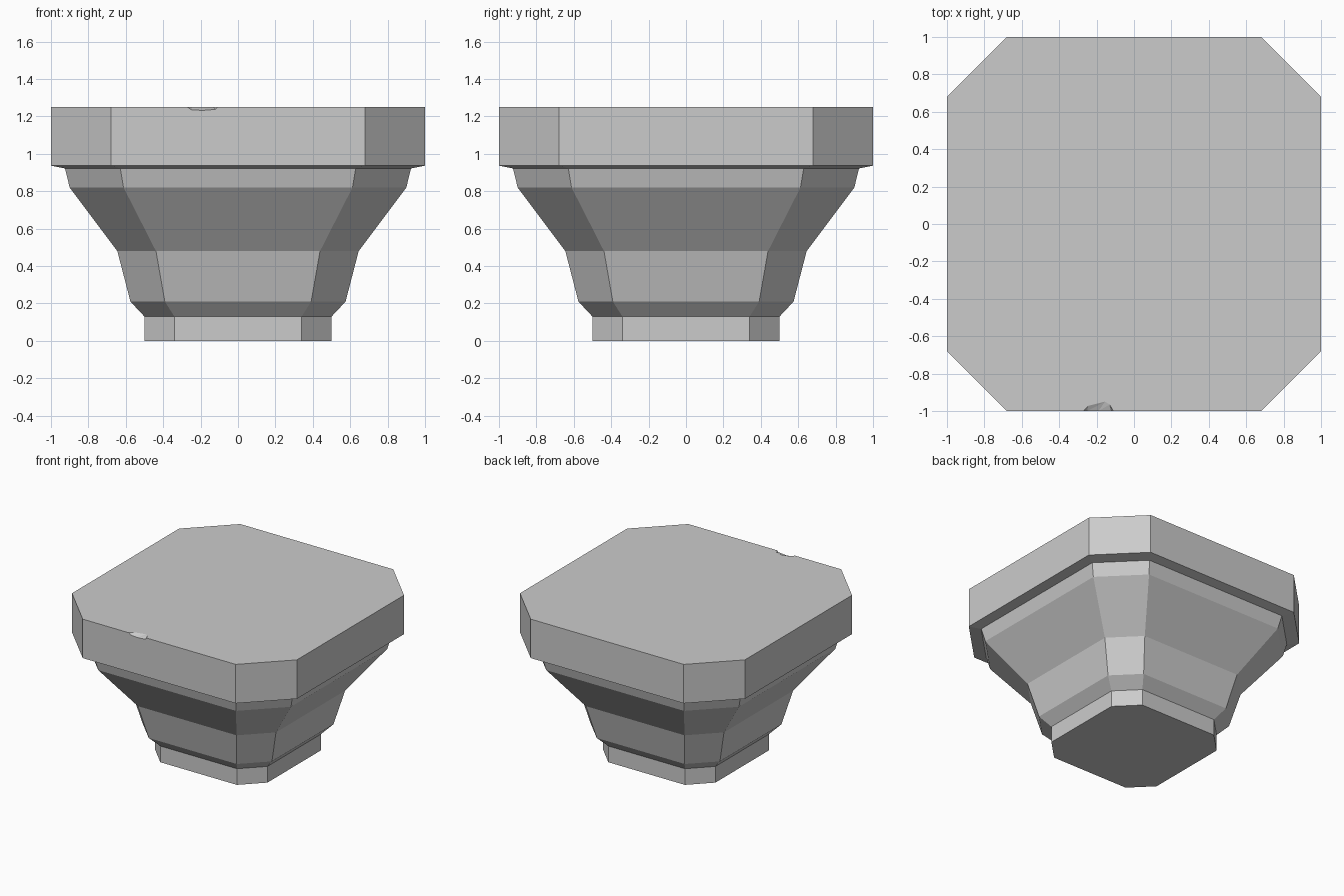
import bpy
import bmesh

default = bpy.data.objects.get("Cube")
if default:
    bpy.data.objects.remove(default, do_unlink=True)

stone = bpy.data.materials.new("stone grey")
stone.use_nodes = True
grey = (0.6, 0.6, 0.6, 1.0)
stone.diffuse_color = grey
stone.node_tree.nodes["Principled BSDF"].inputs["Base Color"].default_value = grey

CORNER = 0.68  # flat share of each side before the corner cut
TOP = 1.25


def octagon(bm, half, z):
    """Square ring with cut corners; the first two points lie on the front."""
    c = half * CORNER
    points = [(-c, -half), (c, -half), (half, -c), (half, c),
              (c, half), (-c, half), (-half, c), (-half, -c)]
    return [bm.verts.new((x, y, z)) for x, y in points]


def loft(bm, lower, upper, skip=()):
    """Join two rings with flat quads."""
    for i in range(8):
        if i not in skip:
            j = (i + 1) % 8
            bm.faces.new((lower[i], lower[j], upper[j], upper[i]))


def finish(bm, name):
    bmesh.ops.recalc_face_normals(bm, faces=bm.faces)
    mesh = bpy.data.meshes.new(name)
    bm.to_mesh(mesh)
    bm.free()
    mesh.materials.append(stone)
    bpy.context.collection.objects.link(bpy.data.objects.new(name, mesh))


# Capital: foot, flared bell and top slab as one closed loft
profile = [(0.5, 0), (0.5, 0.13), (0.575, 0.21), (0.645, 0.48),
           (0.9, 0.82), (0.925, 0.922), (1.0, 0.937)]
bm = bmesh.new()
rings = [octagon(bm, half, z) for half, z in profile]
for lower, upper in zip(rings, rings[1:]):
    loft(bm, lower, upper)
bm.faces.new(rings[0][::-1])

# Slab sides; the front one is built around the chip
rim = octagon(bm, 1.0, TOP)
loft(bm, rings[-1], rim, skip=(0,))

# Chip knocked out of the front top edge
left = bm.verts.new((-0.27, -1, TOP))
right = bm.verts.new((-0.11, -1, TOP))
low = [bm.verts.new((x, -1, z)) for x, z in ((-0.25, 1.236), (-0.19, 1.232), (-0.12, 1.238))]
back = [bm.verts.new((x, y, TOP)) for x, y in ((-0.245, -0.972), (-0.155, -0.95), (-0.13, -0.965))]
bm.faces.new([rings[-1][0], rings[-1][1], rim[1], right] + low[::-1] + [left, rim[0]])
bm.faces.new([rim[0], left] + back + [right] + rim[1:])
bm.faces.new((left, low[0], back[0]))
for i in range(2):
    bm.faces.new((low[i], low[i + 1], back[i + 1]))
    bm.faces.new((low[i], back[i + 1], back[i]))
bm.faces.new((low[2], right, back[2]))
finish(bm, "column_capital")
